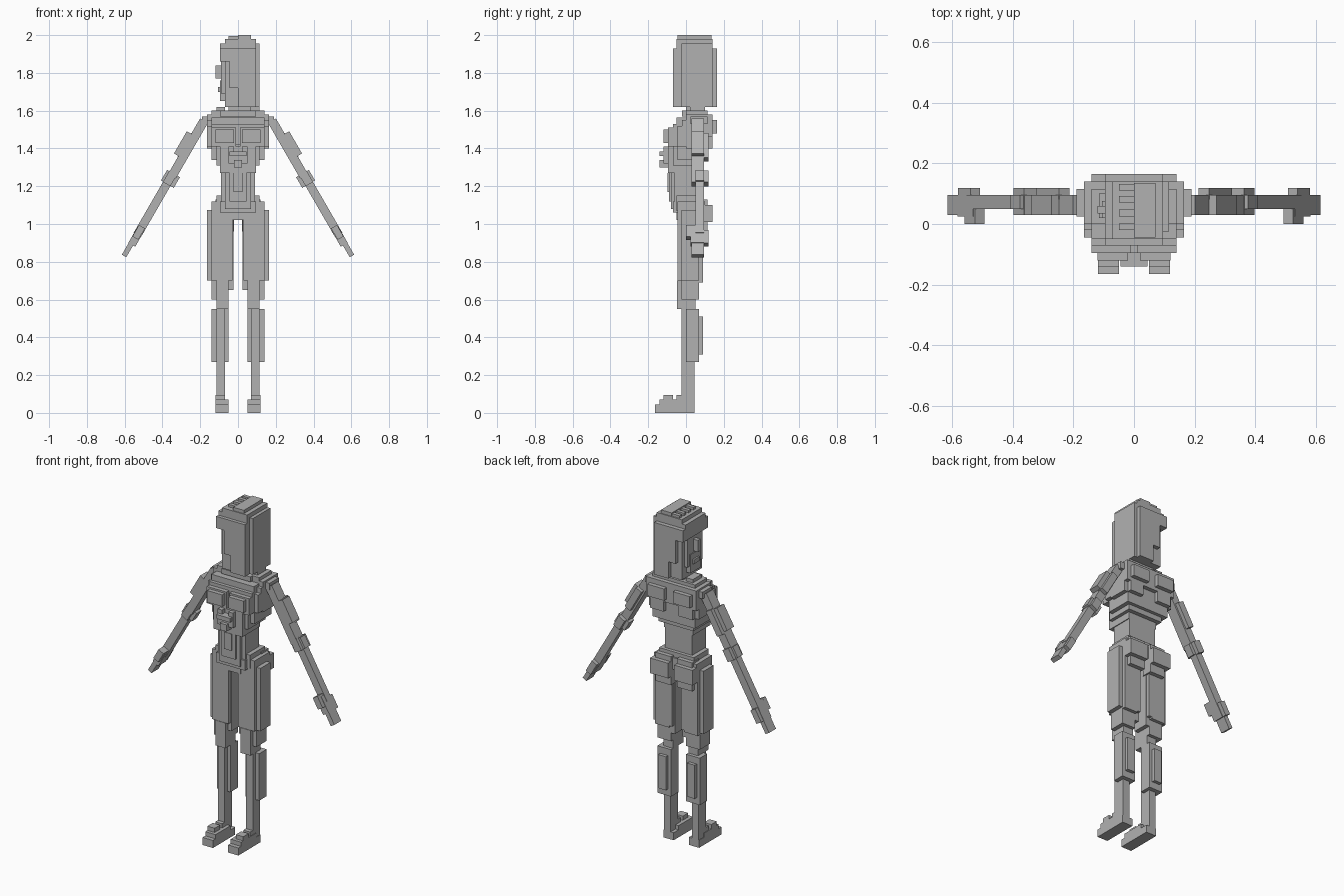
import bpy, bmesh, math
from mathutils import Matrix, Vector

grey = bpy.data.materials.new("plain grey")
grey.diffuse_color = (0.44, 0.44, 0.44, 1)


def blocks(name, boxes, mirror=False, frame=None):
    """Boxes given as x0, x1, y0, y1, z0, z1; optional local frame and mirrored copy."""
    bm = bmesh.new()
    for x0, x1, y0, y1, z0, z1 in boxes:
        m = Matrix.Translation(((x0 + x1) / 2, (y0 + y1) / 2, (z0 + z1) / 2))
        m = m @ Matrix.Diagonal((x1 - x0, y1 - y0, z1 - z0, 1))
        if frame:
            m = frame @ m
        bmesh.ops.create_cube(bm, size=1, matrix=m)
    me = bpy.data.meshes.new(name)
    bm.to_mesh(me)
    bm.free()
    me.materials.append(grey)
    ob = bpy.data.objects.new(name, me)
    bpy.context.collection.objects.link(ob)
    if mirror:
        ob.modifiers.new("mirror", 'MIRROR').use_clip = False
    return ob


def sym(w, y0, y1, z0, z1):
    """Box centred on x = 0 with half width w."""
    return (-w, w, y0, y1, z0, z1)


# head, turned sideways: long hair block with stepped crown
blocks("hair", [
    (-0.07, 0.095, -0.05, 0.14, 1.62, 1.98),
    (0.0, 0.095, -0.07, 0.165, 1.62, 1.93),
    (-0.095, 0.0, -0.07, 0.165, 1.86, 1.93),
    (-0.045, 0.0, -0.07, 0.165, 1.72, 1.86),
    (-0.095, 0.0, -0.05, 0.14, 1.86, 1.955),
    (0.09, 0.115, -0.025, 0.14, 1.62, 1.955),
    (0.0, 0.07, -0.045, 0.135, 1.97, 2.0),
])
blocks("hair_tufts", [(-0.05, 0.0, y, y + 0.022, 1.97, 1.995)
                      for y in (-0.02, 0.025, 0.07, 0.11)])
blocks("face", [
    (-0.09, 0.0, -0.025, 0.115, 1.69, 1.88),
    (-0.095, -0.05, 0.0, 0.095, 1.65, 1.76),
    (-0.07, 0.0, -0.025, 0.115, 1.635, 1.70),
    (-0.12, -0.08, 0.035, 0.06, 1.77, 1.84),
    (-0.105, -0.08, 0.02, 0.075, 1.70, 1.725),
])
blocks("neck", [(-0.05, 0.07, 0.0, 0.10, 1.55, 1.65)])

# torso, from shoulders down to the waist
blocks("shoulders", [
    sym(0.14, 0.0, 0.115, 1.57, 1.60),
    sym(0.165, 0.0, 0.14, 1.55, 1.58),
    sym(0.19, 0.025, 0.115, 1.53, 1.57),
    sym(0.095, -0.02, 0.115, 1.57, 1.60),
    sym(0.14, -0.05, 0.14, 1.53, 1.565),
])
blocks("trapezius", [(0.07, 0.115, 0.02, 0.10, 1.59, 1.62)], True)
blocks("rib_cage", [
    sym(0.165, -0.02, 0.14, 1.46, 1.55),
    sym(0.165, 0.0, 0.115, 1.40, 1.48),
    sym(0.14, -0.045, 0.115, 1.34, 1.46),
    sym(0.115, -0.07, 0.095, 1.31, 1.41),
    sym(0.095, -0.095, 0.07, 1.27, 1.41),
])
blocks("shoulder_blade", [(0.03, 0.14, 0.10, 0.165, 1.48, 1.55),
                          (0.05, 0.14, 0.10, 0.14, 1.40, 1.49)], True)
blocks("bust", [
    (0.0, 0.14, -0.07, 0.0, 1.42, 1.53),
    (0.01, 0.14, -0.095, 0.0, 1.41, 1.51),
    (0.02, 0.12, -0.12, 0.0, 1.43, 1.50),
    (0.10, 0.165, -0.045, 0.0, 1.41, 1.52),
], True)
blocks("abdomen", [
    sym(0.09, -0.06, 0.07, 1.08, 1.30),
    sym(0.07, -0.08, 0.06, 1.08, 1.30),
    sym(0.045, -0.09, 0.04, 1.12, 1.33),
    sym(0.025, -0.098, 0.0, 1.17, 1.27),
    sym(0.05, -0.12, -0.05, 1.34, 1.385),
    sym(0.022, -0.14, -0.05, 1.30, 1.34),
])
blocks("rib_bump", [(0.0, 0.045, -0.14, -0.05, 1.36, 1.385),
                    (0.02, 0.05, -0.12, -0.05, 1.32, 1.41)], True)

# hips and seat
blocks("pelvis", [
    sym(0.115, -0.05, 0.09, 1.07, 1.15),
    sym(0.14, -0.045, 0.10, 1.05, 1.12),
    sym(0.095, -0.07, 0.09, 1.06, 1.12),
    sym(0.05, -0.05, 0.07, 1.02, 1.09),
])
blocks("buttock", [
    (0.02, 0.14, 0.05, 0.14, 1.01, 1.10),
    (0.02, 0.12, 0.05, 0.115, 0.96, 1.13),
], True)

# legs
blocks("thigh", [
    (0.03, 0.14, -0.045, 0.09, 0.70, 1.08),
    (0.12, 0.165, -0.025, 0.07, 0.70, 1.075),
    (0.025, 0.12, -0.025, 0.07, 0.65, 1.02),
    (0.05, 0.14, -0.02, 0.09, 0.69, 0.78),
], True)
blocks("knee", [
    (0.05, 0.14, -0.025, 0.07, 0.60, 0.70),
    (0.05, 0.115, -0.048, 0.05, 0.55, 0.70),
], True)
blocks("calf", [
    (0.07, 0.115, -0.025, 0.045, 0.0, 0.62),
    (0.05, 0.14, 0.0, 0.07, 0.27, 0.55),
    (0.07, 0.12, 0.0, 0.09, 0.31, 0.51),
], True)
blocks("foot", [
    (0.05, 0.118, -0.165, 0.045, 0.0, 0.045),
    (0.05, 0.118, -0.14, 0.0, 0.0, 0.07),
    (0.07, 0.118, -0.12, -0.07, 0.0, 0.095),
    (0.07, 0.115, -0.05, 0.045, 0.0, 0.095),
], True)

# arms: local x is outward, local z runs down along the arm
s, c = math.sin(math.radians(30)), math.cos(math.radians(30))
arm = Matrix(((c, 0, s, 0.185), (0, 1, 0, 0), (s, 0, -c, 1.55), (0, 0, 0, 1)))
parts = {
    "upper_arm": [(-0.03, 0.018, 0.03, 0.095, 0.0, 0.34),
                  (0.0, 0.045, 0.03, 0.095, 0.094, 0.23),
                  (-0.02, 0.02, 0.08, 0.118, 0.09, 0.24)],
    "elbow": [(-0.045, 0.033, 0.05, 0.095, 0.323, 0.388),
              (-0.025, 0.02, 0.03, 0.118, 0.32, 0.39)],
    "forearm": [(-0.025, 0.02, 0.05, 0.095, 0.38, 0.70)],
    "hand": [(-0.024, 0.018, 0.025, 0.095, 0.66, 0.76),
             (-0.02, 0.016, 0.0, 0.05, 0.65, 0.72),
             (-0.02, 0.016, 0.08, 0.118, 0.68, 0.76)],
    "fingers": [(-0.011, 0.016, 0.03, 0.095, 0.74, 0.832)],
}
for name, boxes in parts.items():
    ob = blocks(name, boxes, True, arm)
    ob.data.flip_normals()  # the arm frame is left-handed


# fix face direction wherever a frame reversed it
for ob in bpy.context.scene.objects:
    bm = bmesh.new()
    bm.from_mesh(ob.data)
    bmesh.ops.recalc_face_normals(bm, faces=bm.faces)
    bm.to_mesh(ob.data)
    bm.free()
